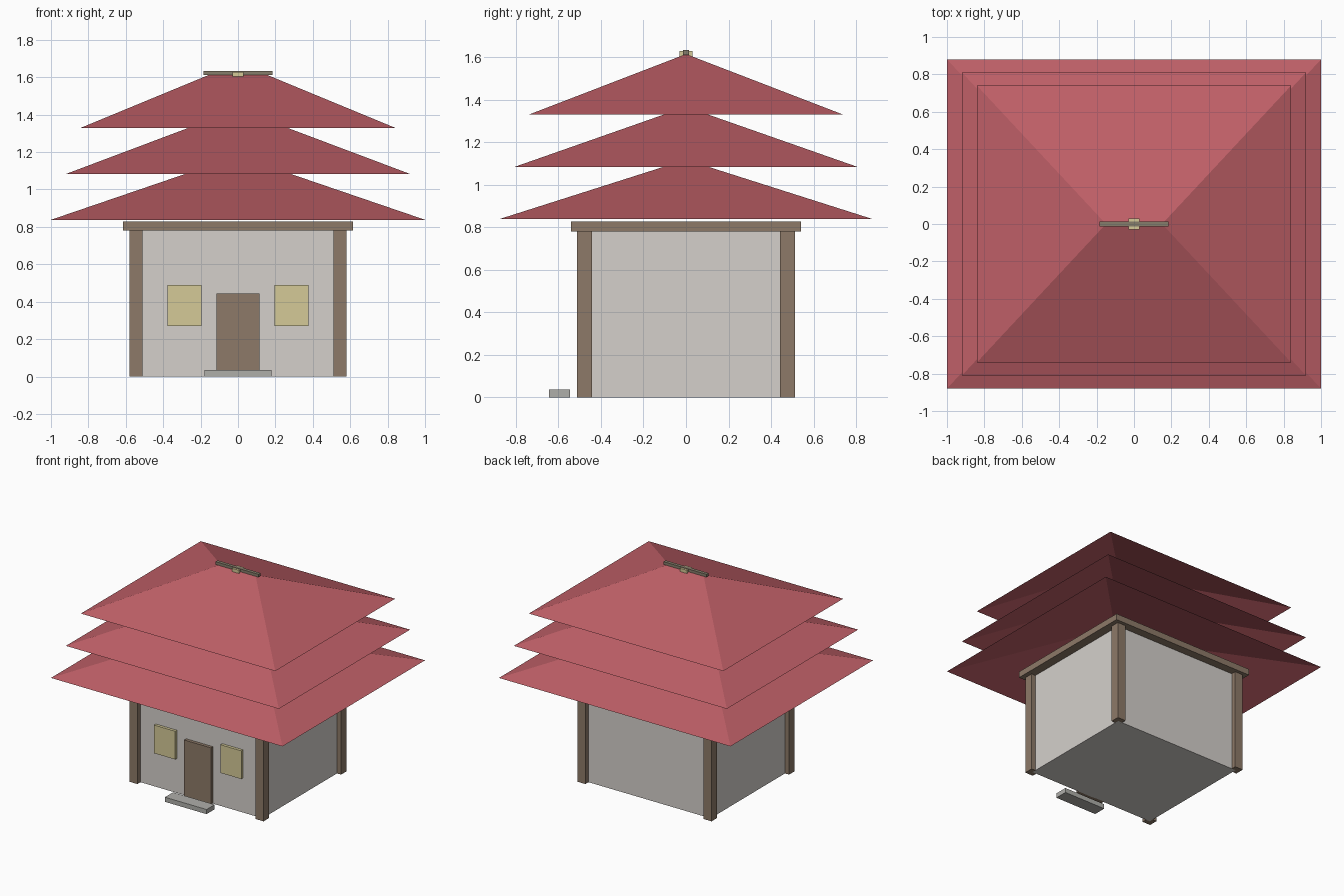
import bpy
import bmesh

default = bpy.data.objects.get("Cube")
if default:
    bpy.data.objects.remove(default, do_unlink=True)


def material(name, colour):
    mat = bpy.data.materials.new(name)
    mat.use_nodes = True
    rgba = (*colour, 1)
    mat.diffuse_color = rgba
    mat.node_tree.nodes["Principled BSDF"].inputs["Base Color"].default_value = rgba
    return mat


plaster = material("pale plaster", (0.66, 0.63, 0.60))
wood = material("brown wood", (0.27, 0.195, 0.14))
red = material("red roof", (0.52, 0.115, 0.136))
glow = material("straw yellow", (0.66, 0.59, 0.31))
stone = material("grey stone", (0.43, 0.425, 0.40))
dull_wood = material("dull ridge wood", (0.24, 0.205, 0.145))


def finish(name, bm, mat):
    mesh = bpy.data.meshes.new(name)
    bm.to_mesh(mesh)
    bm.free()
    mesh.materials.append(mat)
    obj = bpy.data.objects.new(name, mesh)
    bpy.context.collection.objects.link(obj)
    return obj


def box(name, mat, xs, ys, zs):
    """Box between the given limits on each axis."""
    bm = bmesh.new()
    bmesh.ops.create_cube(bm, size=1)
    for v in bm.verts:
        for axis, (low, high) in enumerate((xs, ys, zs)):
            v.co[axis] = low if v.co[axis] < 0 else high
    return finish(name, bm, mat)


def hip_roof(name, half_x, half_y, eave, ridge, ridge_half):
    """Open shell of four slopes meeting at a short ridge."""
    bm = bmesh.new()
    a, b, c, d = [bm.verts.new((sx * half_x, sy * half_y, eave))
                  for sx, sy in ((-1, -1), (1, -1), (1, 1), (-1, 1))]
    left = bm.verts.new((ridge_half, 0, ridge))
    right = bm.verts.new((-ridge_half, 0, ridge))
    for face in ((a, b, left, right), (b, c, left), (c, d, right, left), (d, a, right)):
        bm.faces.new(face)
    return finish(name, bm, red)


# Walls and corner posts
box("walls", plaster, (-0.545, 0.545), (-0.475, 0.475), (0, 0.82))
for side, sx in (("right", -1), ("left", 1)):
    for end, sy in (("front", -1), ("back", 1)):
        box(f"{end}_{side}_post", wood,
            sorted((sx * 0.51, sx * 0.58)), sorted((sy * 0.443, sy * 0.513)), (0, 0.79))

# Beams around the top of the walls
for end, sy in (("front", -1), ("back", 1)):
    box(f"{end}_beam", wood, (-0.615, 0.615), sorted((sy * 0.44, sy * 0.54)), (0.78, 0.828))
for side, sx in (("right", -1), ("left", 1)):
    box(f"{side}_beam", wood, sorted((sx * 0.51, sx * 0.615)), (-0.44, 0.44), (0.78, 0.828))

# Door, windows and step
box("door", wood, (-0.115, 0.115), (-0.50, -0.47), (0, 0.445))
for side, sx in (("right", -1), ("left", 1)):
    box(f"{side}_window", glow, sorted((sx * 0.195, sx * 0.377)), (-0.497, -0.47), (0.27, 0.49))
box("step", stone, (-0.18, 0.18), (-0.645, -0.545), (0, 0.036))

# Three stacked roofs
hip_roof("lower_roof", 1.0, 0.88, 0.838, 1.118, 0.18)
hip_roof("middle_roof", 0.92, 0.81, 1.083, 1.367, 0.165)
hip_roof("upper_roof", 0.84, 0.74, 1.33, 1.615, 0.15)

# Ridge bar and its ornament
box("ridge_bar", dull_wood, (-0.185, 0.185), (-0.013, 0.013), (1.611, 1.633))
box("ridge_ornament", glow, (-0.03, 0.03), (-0.03, 0.03), (1.602, 1.629))
